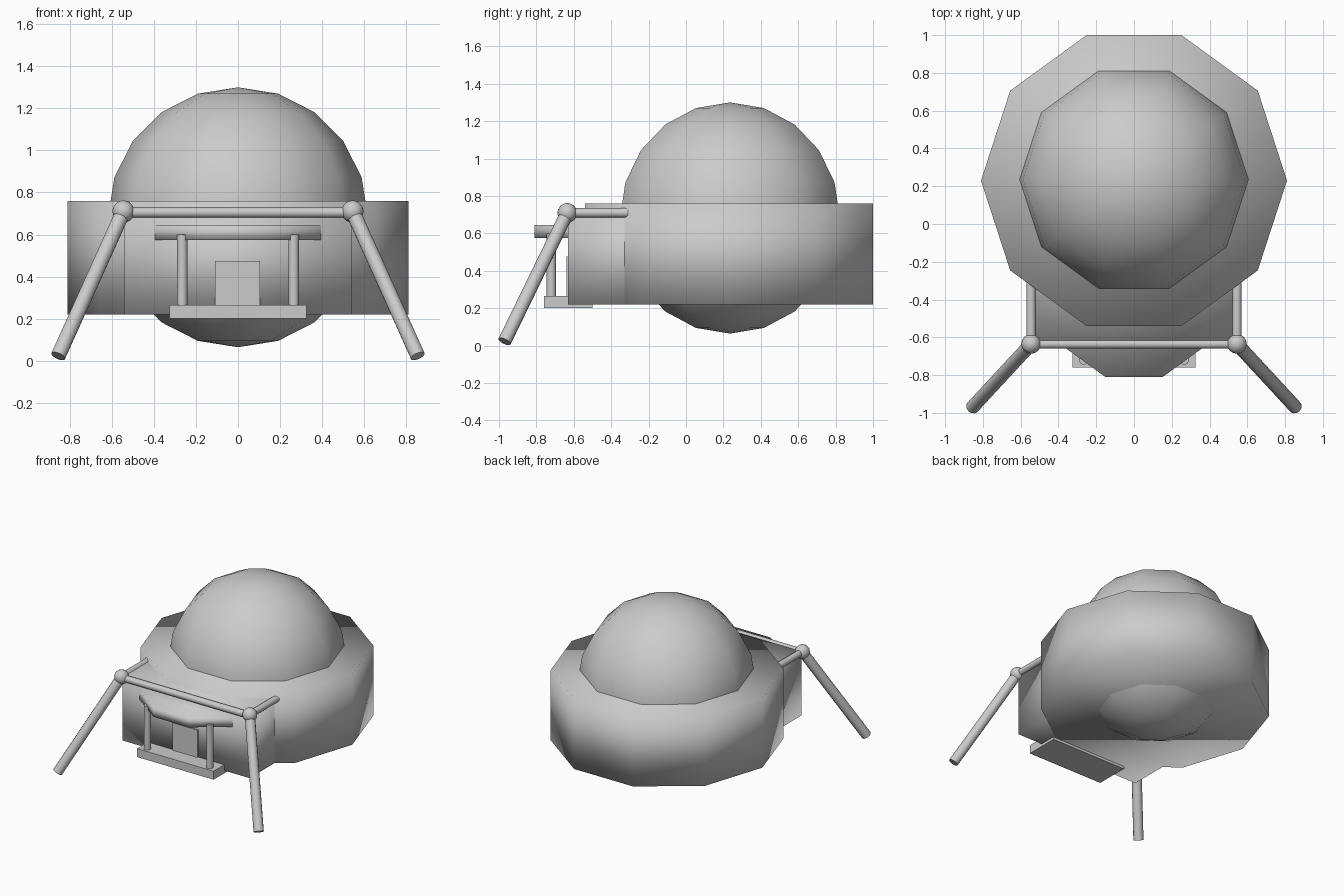
import bpy
from math import radians
from mathutils import Vector

cube = bpy.data.objects.get("Cube")
if cube:
    bpy.data.objects.remove(cube, do_unlink=True)

grey = bpy.data.materials.new("plain grey")
grey.use_nodes = True
COLOUR = (0.6, 0.6, 0.6, 1)
grey.diffuse_color = COLOUR
grey.node_tree.nodes["Principled BSDF"].inputs["Base Color"].default_value = COLOUR


def finish(name, smooth=None):
    """Name and colour the active object; smooth below the given angle."""
    ob = bpy.context.object
    ob.name = name
    ob.data.materials.append(grey)
    if smooth == "all":
        bpy.ops.object.shade_smooth()
    elif smooth:
        bpy.ops.object.shade_smooth_by_angle(angle=radians(smooth))
    return ob


def ball(name, centre, radius, segments, rings, turn=0):
    bpy.ops.mesh.primitive_uv_sphere_add(
        segments=segments, ring_count=rings, radius=radius,
        location=centre, rotation=(0, 0, radians(turn)))
    return finish(name, "all")


def drum(name, centre_y, radius, bottom, top):
    """Ten-sided upright prism with a corner on the x axis."""
    bpy.ops.mesh.primitive_cylinder_add(
        vertices=10, radius=radius, depth=top - bottom,
        location=(0, centre_y, (top + bottom) / 2), rotation=(0, 0, radians(18)))
    return finish(name, "all")


def rod(name, start, end, radius):
    start, end = Vector(start), Vector(end)
    axis = end - start
    bpy.ops.mesh.primitive_cylinder_add(
        vertices=12, radius=radius, depth=axis.length, location=(start + end) / 2)
    bpy.context.object.rotation_euler = axis.to_track_quat("Z", "Y").to_euler()
    return finish(name, 40)


def box(name, low, high, smooth=None):
    low, high = Vector(low), Vector(high)
    bpy.ops.mesh.primitive_cube_add(size=1, location=(low + high) / 2)
    bpy.context.object.scale = high - low
    bpy.ops.object.transform_apply(location=False, rotation=False, scale=True)
    return finish(name, smooth)


# Main hull: ten-sided drum with a sphere through it
ball("dome", (0, 0.235, 0.682), 0.618, 10, 10, 18)
drum("hull", 0.23, 0.81, 0.22, 0.76)

# Front entrance block with door, canopy and step
box("front_block", (-0.54, -0.63, 0.22), (0.54, 0.1, 0.72), "all")
box("door", (-0.11, -0.64, 0.25), (0.105, -0.6, 0.475))
drum("canopy", -0.35, 0.485, 0.575, 0.645)
box("step", (-0.325, -0.76, 0.2), (0.325, -0.5, 0.265))

# Frame around the block: cross rail, then mirrored rails, joints, legs, posts
rod("cross_rail", (-0.545, -0.635, 0.705), (0.545, -0.635, 0.705), 0.025)
for side, s in (("left", 1), ("right", -1)):
    joint = (s * 0.545, -0.635, 0.71)
    ball(side + "_joint", joint, 0.052, 16, 10)
    rod(side + "_side_rail", joint, (s * 0.545, -0.31, 0.71), 0.025)
    rod(side + "_leg", joint, (s * 0.855, -0.97, 0.022), 0.036)
    rod(side + "_canopy_post", (s * 0.265, -0.72, 0.25), (s * 0.265, -0.72, 0.6), 0.025)
